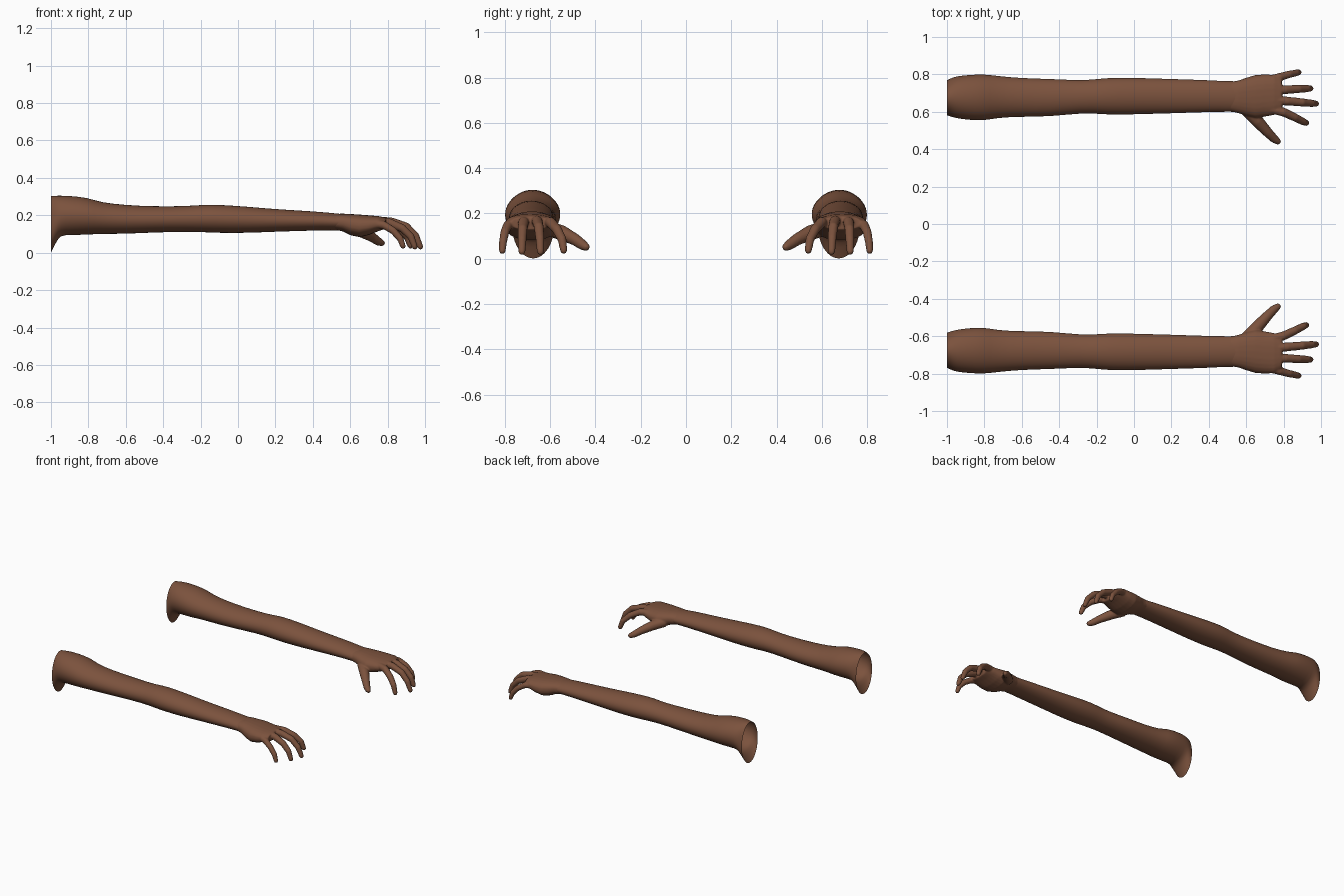
import bpy, bmesh, math
from mathutils import Vector

if "Cube" in bpy.data.objects:
    bpy.data.objects.remove(bpy.data.objects["Cube"])

skin = bpy.data.materials.new("brown skin")
skin.diffuse_color = (0.2, 0.085, 0.047, 1)
skin.use_nodes = True
skin.node_tree.nodes["Principled BSDF"].inputs["Base Color"].default_value = skin.diffuse_color


def loft(bm, rings, caps=True):
    """Skin a list of point rings into a tube."""
    vs = [[bm.verts.new(p) for p in r] for r in rings]
    n = len(vs[0])
    for a, b in zip(vs, vs[1:]):
        for i in range(n):
            j = (i + 1) % n
            bm.faces.new((a[i], a[j], b[j], b[i]))
    if caps:
        bm.faces.new(vs[0][::-1])
        bm.faces.new(vs[-1])


def oval(x, y0, y1, z0, z1, n=24, power=1.0):
    """Oval ring across the arm; power below 1 makes it boxier."""
    pts = []
    for i in range(n):
        a = 2 * math.pi * i / n
        c, s = math.cos(a), math.sin(a)
        c, s = (math.copysign(abs(v) ** power, v) for v in (c, s))
        pts.append(Vector((x, (y0 + y1) / 2 + c * (y1 - y0) / 2,
                           (z0 + z1) / 2 + s * (z1 - z0) / 2)))
    return pts


def finger(bm, path, radii, n=12):
    """Round finger along a path, with a domed tip."""
    pts = [Vector(p) for p in path]
    tip = (pts[-1] - pts[-2]).normalized()
    r = radii[-1]
    pts += [pts[-1] + tip * r * 0.6, pts[-1] + tip * r * 0.95]
    radii = list(radii) + [r * 0.8, r * 0.35]
    rings = []
    for i, p in enumerate(pts):
        d = (pts[min(i + 1, len(pts) - 1)] - pts[max(i - 1, 0)]).normalized()
        u = Vector((0, 0, 1)).cross(d).normalized()
        v = d.cross(u)
        rings.append([p + radii[i] * (u * math.cos(t) + v * math.sin(t))
                      for t in (2 * math.pi * k / n for k in range(n))])
    loft(bm, rings)


def finish(bm, name, side):
    """Mirror to the wanted side and make an object."""
    for v in bm.verts:
        v.co.y *= side
    bmesh.ops.recalc_face_normals(bm, faces=bm.faces[:])
    for f in bm.faces:
        f.smooth = True
    me = bpy.data.meshes.new(name)
    bm.to_mesh(me)
    bm.free()
    me.materials.append(skin)
    ob = bpy.data.objects.new(name, me)
    bpy.context.collection.objects.link(ob)
    return ob


# x, inner y, outer y, bottom z, top z
ARM = [(-1.0, .58, .77, .0, .305), (-.975, .572, .782, .05, .306),
       (-.95, .565, .79, .093, .306), (-.9, .557, .797, .093, .305),
       (-.8, .55, .803, .096, .295), (-.74, .567, .793, .1, .27),
       (-.6, .573, .78, .1, .255), (-.45, .573, .777, .108, .248),
       (-.27, .594, .767, .112, .249), (-.18, .587, .778, .109, .258),
       (-.1, .583, .784, .105, .257), (.05, .587, .781, .105, .247),
       (.2, .591, .776, .112, .233), (.4, .598, .77, .118, .222),
       (.5, .6, .763, .12, .213), (.58, .598, .765, .118, .205),
       (.64, .605, .76, .125, .195)]
PALM = [(.5, .606, .757, .126, .207), (.56, .592, .768, .114, .209),
        (.6, .578, .782, .094, .207), (.65, .566, .797, .083, .204),
        (.7, .574, .8, .095, .2), (.75, .583, .798, .115, .196),
        (.79, .6, .775, .128, .188)]
FINGERS = [
    # thumb
    ([(.6, .61, .135), (.66, .55, .115), (.715, .49, .085), (.75, .455, .06),
      (.768, .442, .052)], (.034, .034, .027, .023, .018)),
    # index
    ([(.72, .618, .165), (.8, .598, .16), (.86, .57, .13), (.905, .547, .085),
      (.922, .54, .037)], (.024, .024, .022, .02, .016)),
    # middle
    ([(.73, .665, .17), (.82, .657, .165), (.9, .65, .14), (.95, .645, .09),
      (.975, .643, .032)], (.024, .024, .022, .02, .016)),
    # ring
    ([(.73, .715, .168), (.81, .718, .16), (.88, .722, .13), (.925, .724, .085),
      (.945, .725, .032)], (.024, .024, .022, .02, .016)),
    # little
    ([(.7, .763, .158), (.78, .786, .148), (.83, .8, .118), (.868, .808, .075),
      (.882, .811, .035)], (.024, .022, .02, .018, .015)),
]

for side, label in ((-1, "front"), (1, "back")):
    # open sleeve-like arm from shoulder to wrist
    bm = bmesh.new()
    loft(bm, [oval(*s) for s in ARM], caps=False)
    arm = finish(bm, label + " arm", side)
    sub = arm.modifiers.new("round", 'SUBSURF')
    sub.levels = sub.render_levels = 1

    # palm and fingers fused into one skin
    bm = bmesh.new()
    loft(bm, [oval(*s, power=.85) for s in PALM])
    for path, radii in FINGERS:
        finger(bm, path, radii)
    hand = finish(bm, label + " hand", side)
    fuse = hand.modifiers.new("fuse", 'REMESH')
    fuse.mode = 'VOXEL'
    fuse.voxel_size = .005
    fuse.use_smooth_shade = True
    soft = hand.modifiers.new("soften", 'SMOOTH')
    soft.factor = .5
    soft.iterations = 7
